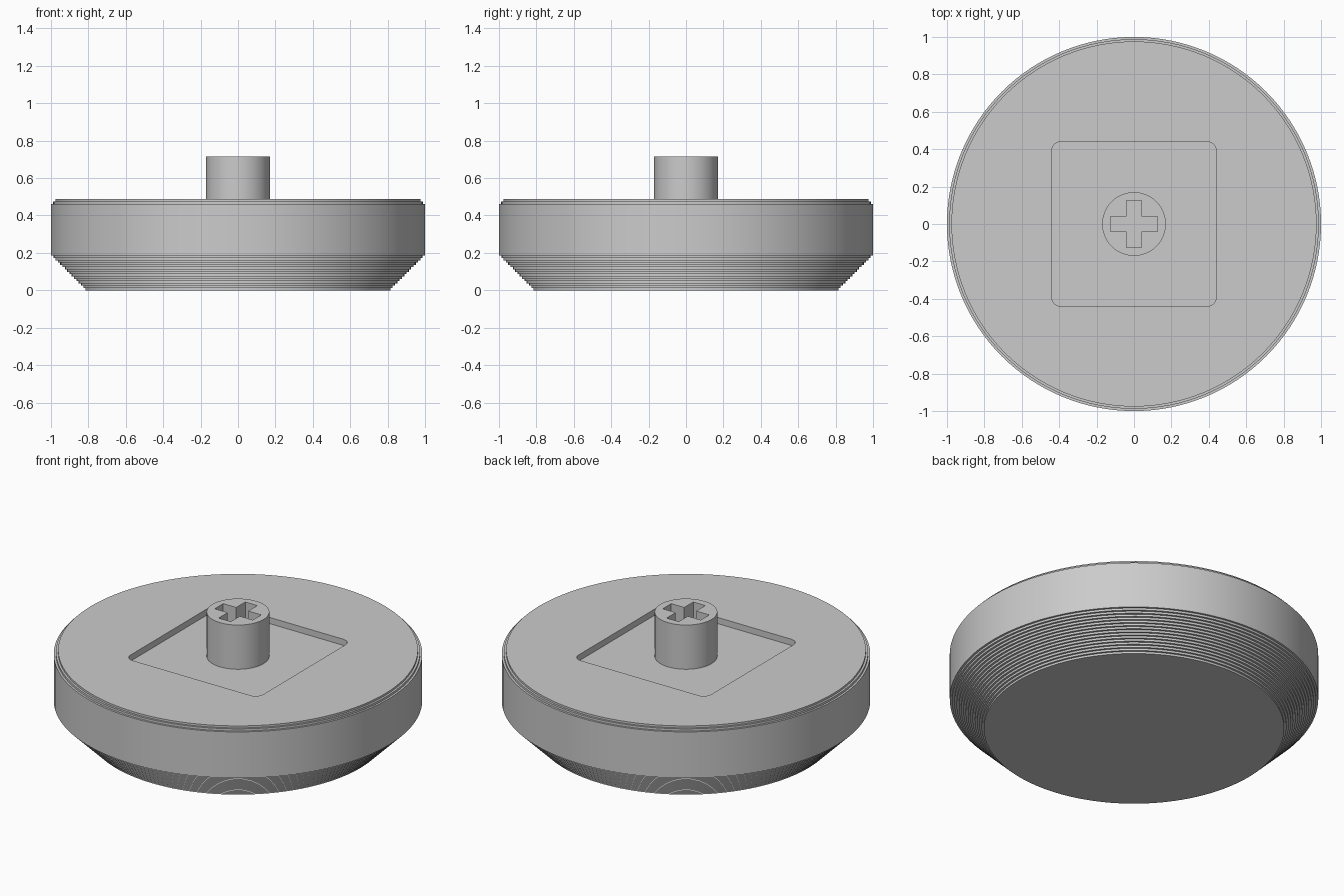
import bpy
import bmesh
import math

cube = bpy.data.objects.get("Cube")
if cube:
    bpy.data.objects.remove(cube, do_unlink=True)

grey = bpy.data.materials.new("mid grey")
grey.use_nodes = True
GREY = (0.6, 0.6, 0.6, 1)
grey.diffuse_color = GREY
grey.node_tree.nodes["Principled BSDF"].inputs["Base Color"].default_value = GREY


def make_object(name, bm):
    bmesh.ops.recalc_face_normals(bm, faces=bm.faces)
    mesh = bpy.data.meshes.new(name)
    bm.to_mesh(mesh)
    bm.free()
    mesh.materials.append(grey)
    obj = bpy.data.objects.new(name, mesh)
    bpy.context.collection.objects.link(obj)
    return obj


def lathe(name, profile, segments):
    """Closed solid from (radius, height) points, with flat ends."""
    bm = bmesh.new()
    rings = []
    for r, z in profile:
        rings.append([bm.verts.new((r * math.cos(math.tau * i / segments),
                                    r * math.sin(math.tau * i / segments), z))
                      for i in range(segments)])
    for low, high in zip(rings, rings[1:]):
        for i in range(segments):
            j = (i + 1) % segments
            bm.faces.new((low[i], low[j], high[j], high[i]))
    bm.faces.new(rings[0][::-1])
    bm.faces.new(rings[-1])
    return make_object(name, bm)


def prism(name, outline, bottom, top):
    bm = bmesh.new()
    face = bm.faces.new([bm.verts.new((x, y, bottom)) for x, y in outline])
    grown = bmesh.ops.extrude_face_region(bm, geom=[face])["geom"]
    bmesh.ops.translate(bm, vec=(0, 0, top - bottom),
                        verts=[v for v in grown if isinstance(v, bmesh.types.BMVert)])
    return make_object(name, bm)


def select_only(obj):
    bpy.ops.object.select_all(action="DESELECT")
    obj.select_set(True)
    bpy.context.view_layer.objects.active = obj


def cut(obj, cutter):
    cutter.hide_render = True
    select_only(obj)
    mod = obj.modifiers.new("cut", "BOOLEAN")
    mod.operation = "DIFFERENCE"
    mod.solver = "EXACT"
    mod.object = cutter
    bpy.ops.object.modifier_apply(modifier=mod.name)
    bpy.data.objects.remove(cutter, do_unlink=True)


# Round body: layered steps below, straight wall, two small steps on the rim
STEPS = 15
TOP = 0.487
FLOOR = 0.45
layer = 0.185 / STEPS
profile = []
for i in range(STEPS):
    radius = 0.815 + 0.185 * i / STEPS
    profile += [(radius, i * layer), (radius, (i + 1) * layer)]
profile += [(1, 0.185), (1, 0.462), (0.988, 0.462), (0.988, 0.475),
            (0.976, 0.475), (0.976, TOP)]
body = lathe("body", profile, 128)

# Rounded square pocket in the top
corner = 0.05
inner = 0.44 - corner
square = []
for quarter in range(4):
    mid = math.pi / 4 + quarter * math.pi / 2
    cx = math.copysign(inner, math.cos(mid))
    cy = math.copysign(inner, math.sin(mid))
    for k in range(7):
        a = quarter * math.pi / 2 + k * math.pi / 12
        square.append((cx + corner * math.cos(a), cy + corner * math.sin(a)))
cut(body, prism("pocket_cutter", square, FLOOR, 0.6))

# Central post with a cross-shaped socket
stem = lathe("stem", [(0.17, FLOOR - 0.01), (0.17, 0.715)], 64)
arm, half = 0.126, 0.04
cross = []
for quarter in range(4):
    c, s = round(math.cos(quarter * math.pi / 2)), round(math.sin(quarter * math.pi / 2))
    for x, y in ((arm, -half), (arm, half), (half, half)):
        cross.append((x * c - y * s, x * s + y * c))
cut(stem, prism("socket_cutter", cross, FLOOR + 0.005, 0.8))

for obj in (body, stem):
    select_only(obj)
    bpy.ops.object.shade_smooth_by_angle(angle=math.radians(30))
